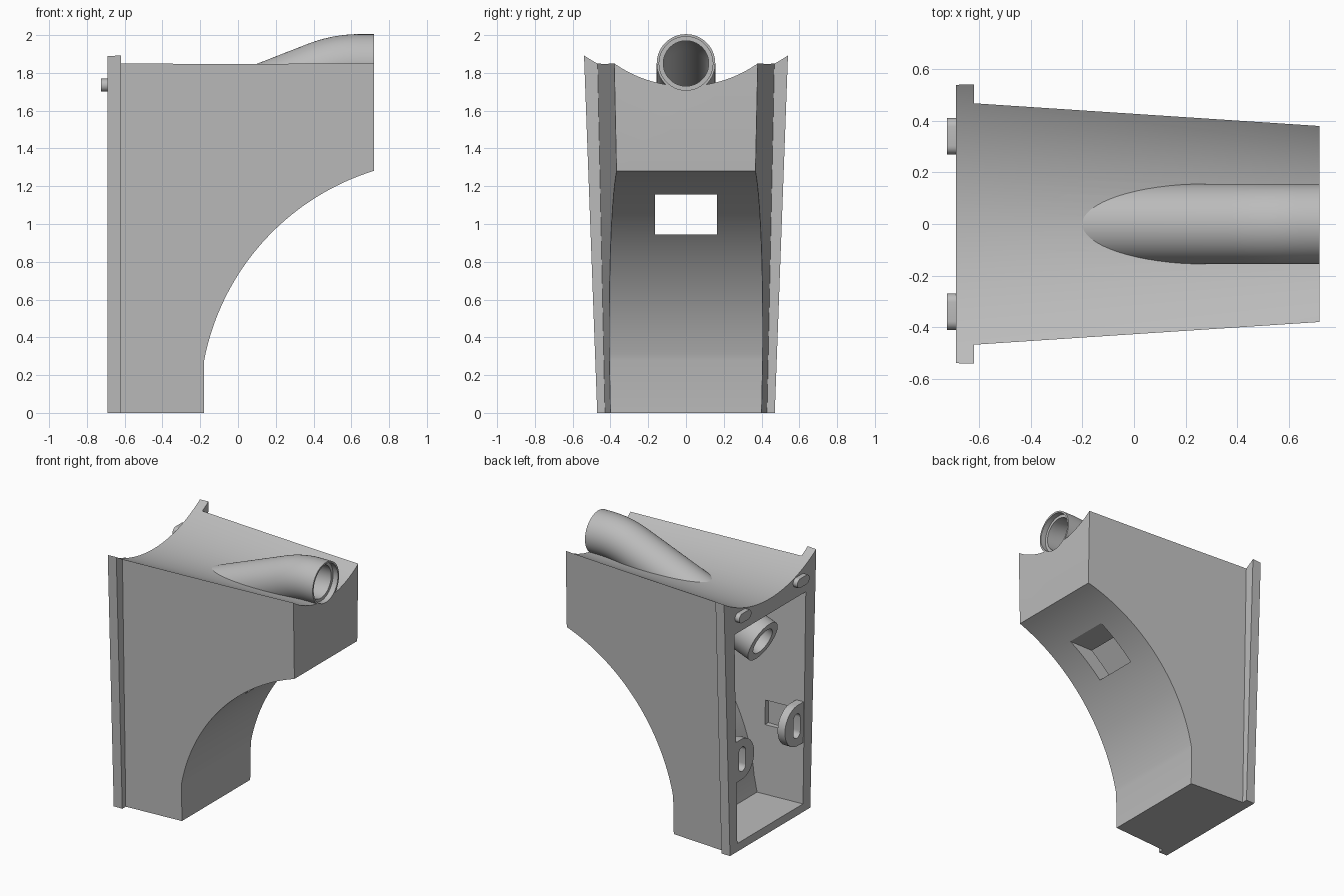
import bpy, bmesh, math

if "Cube" in bpy.data.objects:
    bpy.data.objects.remove(bpy.data.objects["Cube"], do_unlink=True)

grey = bpy.data.materials.new("plain_grey")
grey.use_nodes = True
grey.diffuse_color = (0.5, 0.5, 0.5, 1)
grey.node_tree.nodes["Principled BSDF"].inputs["Base Color"].default_value = (0.5, 0.5, 0.5, 1)


def loft(name, rings, cyclic=False):
    """Bridge equal point rings; cap the ends unless the rings form a loop."""
    bm = bmesh.new()
    rows = [[bm.verts.new(p) for p in ring] for ring in rings]
    n = len(rows[0])
    pairs = list(zip(rows, rows[1:]))
    if cyclic:
        pairs.append((rows[-1], rows[0]))
    else:
        bm.faces.new(rows[0])
        bm.faces.new(rows[-1])
    for a, b in pairs:
        for i in range(n):
            j = (i + 1) % n
            bm.faces.new((a[i], a[j], b[j], b[i]))
    bmesh.ops.recalc_face_normals(bm, faces=bm.faces)
    mesh = bpy.data.meshes.new(name)
    bm.to_mesh(mesh)
    bm.free()
    mesh.materials.append(grey)
    obj = bpy.data.objects.new(name, mesh)
    bpy.context.collection.objects.link(obj)
    return obj


def half_width(x, z):
    return 0.429 - 0.0657 * (x + 0.62) + 0.021 * z


def tapered(name, profile, inset=0):
    return loft(name, [[(x, s * (half_width(x, z) - inset), z) for x, z in profile]
                       for s in (-1, 1)])


def prism_x(name, outline, x0, x1):
    return loft(name, [[(x, y, z) for y, z in outline] for x in (x0, x1)])


def arc(cx, cz, r, a0, a1, n):
    angles = [math.radians(a0 + (a1 - a0) * i / n) for i in range(n + 1)]
    return [(cx + r * math.cos(a), cz + r * math.sin(a)) for a in angles]


def stadium(y, z, r, dy=0, dz=0):
    if dy:
        return arc(y + dy, z, r, -90, 90, 12) + arc(y - dy, z, r, 90, 270, 12)
    return arc(y, z + dz, r, 0, 180, 12) + arc(y, z - dz, r, 180, 360, 12)


def cut(obj, *cutters):
    for c in cutters:
        c.hide_render = True
        mod = obj.modifiers.new("cut", "BOOLEAN")
        mod.operation, mod.solver, mod.object = "DIFFERENCE", "EXACT", c
        bpy.context.view_layer.objects.active = obj
        bpy.ops.object.modifier_apply(modifier=mod.name)


# Tube centre line: straight mouth, soft bend, straight run down to the back
SLOPE = 0.392
path = [(0.72, 1.85), (0.68, 1.85)]
for i in range(13):
    t = i / 12
    path.append(((1 - t) ** 2 * 0.64 + 2 * t * (1 - t) * 0.53 + t * t * 0.42,
                 1.85 - t * t * 0.11 * SLOPE))
path += [(x, 1.85 - SLOPE * (0.53 - x)) for x in (0.1, -0.2, -0.53, -0.63)]
last = len(path) - 1


def ring(i, r, n=64):
    (x0, z0), (x1, z1) = path[max(i - 1, 0)], path[min(i + 1, last)]
    d = math.hypot(x1 - x0, z1 - z0)
    nx, nz = (z1 - z0) / d, -(x1 - x0) / d
    x, z = path[i]
    return [(x + r * math.sin(a) * nx, r * math.cos(a), z + r * math.sin(a) * nz)
            for a in (2 * math.pi * k / n for k in range(n))]


# Body with a curved underside
body = tapered("body", [(-0.625, 0), (-0.18, 0)]
               + arc(1.107, 0.03, 1.31, 169, 107.2, 40) + [(0.72, 1.285), (0.72, 1.95), (-0.625, 1.95)])

# Mounting plate
plate = prism_x("mounting_plate", [(-0.47, 0), (0.47, 0), (0.542, 1.95), (-0.542, 1.95)], -0.69, -0.62)

# Cutters: conical saddle, inner cavity, window and tube passage
saddle = loft("saddle_cutter", [
    [(x, r * math.cos(a), 1.73 + r + r * math.sin(a))
     for a in (2 * math.pi * k / 192 for k in range(192))]
    for x in (-0.9, 0.9) for r in [0.98 - 0.239 * (x + 0.62)]])
cavity = tapered("cavity_cutter", [(-0.8, 0.06), (-0.33, 0.06)]
                 + arc(1.107, 0.03, 1.42, 174, 110.5, 32) + [(0.61, 1.62), (-0.8, 1.62)], 0.05)
window = prism_x("window_cutter", [(-0.165, 0.945), (0.165, 0.945), (0.165, 1.155), (-0.165, 1.155)], -0.1, 0.6)
passage = loft("passage_cutter", [[(p[0] + 0.02, p[1], p[2]) for p in ring(0, 0.154)]]
               + [ring(i, 0.154) for i in range(1, last + 1)])
pockets = [prism_x("pocket_cutter", [(s * 0.3, 0.57), (s * 0.415, 0.57), (s * 0.415, 0.75), (s * 0.3, 0.75)],
                   -0.6, -0.385) for s in (-1, 1)]
cut(body, saddle, cavity, window, passage, *pockets)
cut(plate, saddle, cavity)

# Bent tube with stepped mouth and stepped rear socket
stations = [(i, 0.155) for i in range(last + 1)]
stations += [(last, 0.10), (last - 1, 0.10), (last - 1, 0.05), (last - 2, 0.05), (last - 2, 0.12)]
stations += [(i, 0.12) for i in range(last - 3, 0, -1)] + [(1, 0.142), (0, 0.142)]
tube = loft("bent_tube", [ring(i, r) for i, r in stations], cyclic=True)

# Slotted screw tabs and locating pins on both sides
parts = [body, plate, tube]
cutters = [saddle, cavity, window, passage, *pockets]
for s, side in ((1, "left"), (-1, "right")):
    outline = arc(0.33, 0.66, 0.15, 90, 270, 24) + [(0.42, 0.51), (0.42, 0.81)]
    tab = prism_x("screw_tab_" + side, [(s * y, z) for y, z in outline], -0.685, -0.625)
    slot = prism_x("slot_cutter", stadium(s * 0.32, 0.66, 0.04, dz=0.05), -0.8, -0.5)
    cut(tab, slot)
    cutters.append(slot)
    pin = prism_x("locating_pin_" + side, stadium(s * 0.34, 1.735, 0.034, dy=0.037), -0.725, -0.63)
    parts += [tab, pin]

for c in cutters:
    bpy.data.objects.remove(c, do_unlink=True)

# Smooth curved areas, keep edges sharp
bpy.ops.object.select_all(action="DESELECT")
for p in parts:
    p.select_set(True)
bpy.context.view_layer.objects.active = body
bpy.ops.object.shade_smooth_by_angle(angle=math.radians(25))
